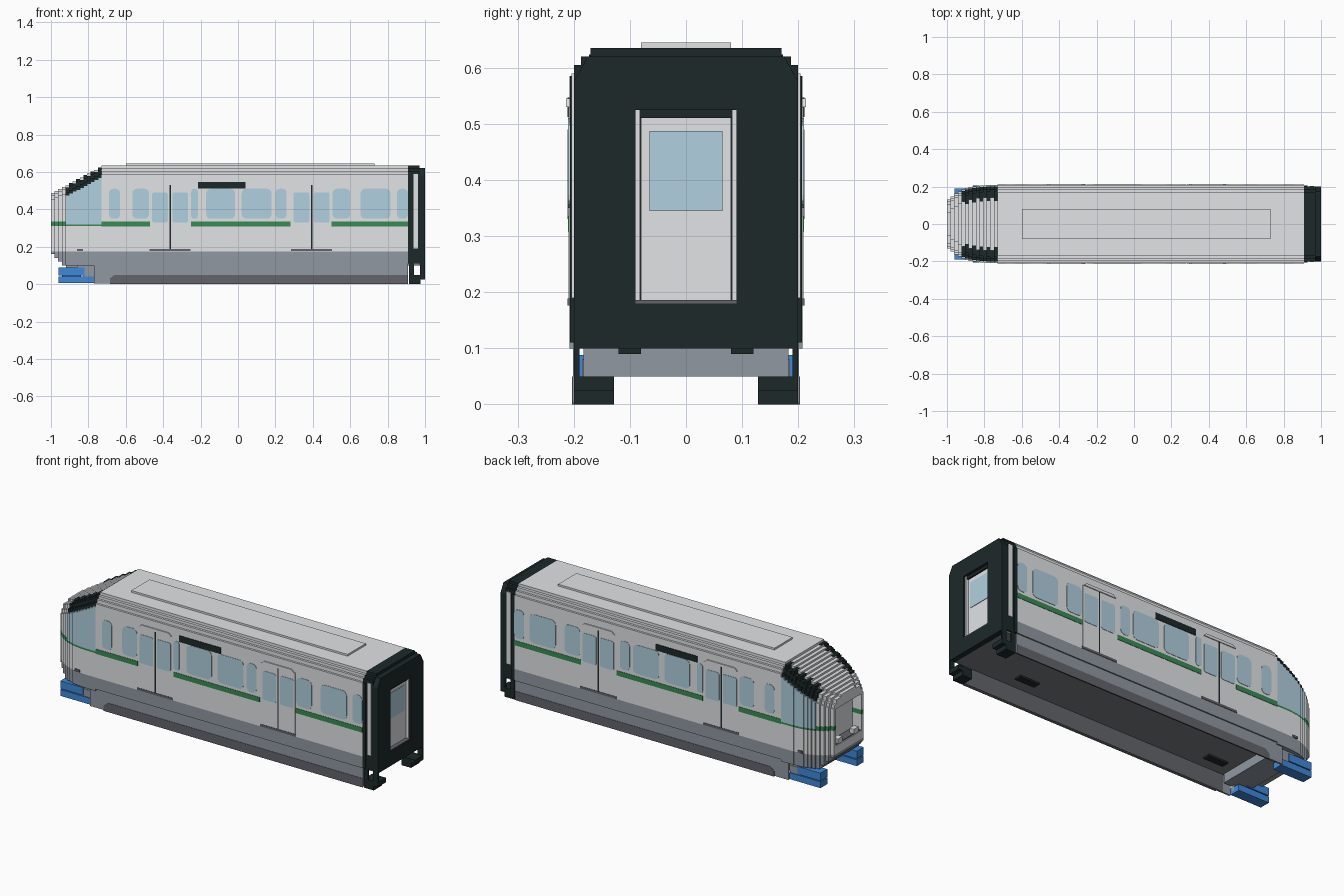
import bpy, bmesh, math
from mathutils import Vector

if "Cube" in bpy.data.objects:
    bpy.data.objects.remove(bpy.data.objects["Cube"], do_unlink=True)


def material(name, rgb):
    m = bpy.data.materials.new(name)
    m.use_nodes = True
    m.diffuse_color = (*rgb, 1)
    m.node_tree.nodes["Principled BSDF"].inputs["Base Color"].default_value = (*rgb, 1)
    return m


LIGHT, SKIRT, DARK, BLACK, GLASS, GREEN, BLUE, UNDER = range(8)
MATS = [material("light grey", (0.76, 0.77, 0.785)),
        material("skirt grey", (0.28, 0.315, 0.36)),
        material("dark grey", (0.125, 0.13, 0.15)),
        material("black green", (0.012, 0.022, 0.022)),
        material("window blue", (0.44, 0.63, 0.745)),
        material("stripe green", (0.04, 0.26, 0.09)),
        material("buffer blue", (0.05, 0.25, 0.7)),
        material("underfloor grey", (0.21, 0.22, 0.225))]


class Part:
    """Collects boxes and extruded outlines into one named object."""

    def __init__(self, name):
        self.name, self.bm = name, bmesh.new()

    def extrude(self, points, shift, mat):
        face = self.bm.faces.new([self.bm.verts.new(p) for p in points])
        before = set(self.bm.faces) - {face}
        new = bmesh.ops.extrude_face_region(self.bm, geom=[face], use_keep_orig=True)
        bmesh.ops.translate(self.bm, vec=Vector(shift),
                            verts=[v for v in new["geom"] if isinstance(v, bmesh.types.BMVert)])
        for f in set(self.bm.faces) - before:
            f.material_index = mat

    def box(self, x, y, z, mat):
        self.extrude([(x[0], y[0], z[0]), (x[1], y[0], z[0]), (x[1], y[1], z[0]), (x[0], y[1], z[0])],
                     (0, 0, z[1] - z[0]), mat)

    def both(self, x, y, z, mat):
        self.box(x, y, z, mat)
        self.box(x, (-y[1], -y[0]), z, mat)

    def section(self, yz, x, mat, side=1):
        self.extrude([(x[0], side * y, z) for y, z in yz], (x[1] - x[0], 0, 0), mat)

    def plate(self, xz, y, depth, mat):
        """Flat outline on both long sides."""
        for s in (1, -1):
            self.extrude([(px, s * y, pz) for px, pz in xz], (0, s * depth, 0), mat)

    def pane(self, x, y, z, mat, r):
        """Rounded plate on both long sides."""
        corners = [(x[1] - r, z[1] - r), (x[0] + r, z[1] - r), (x[0] + r, z[0] + r), (x[1] - r, z[0] + r)]
        angles = [(c, math.pi / 2 * (q + k / 4)) for q, c in enumerate(corners) for k in range(5)]
        self.plate([(c[0] + r * math.cos(a), c[1] + r * math.sin(a)) for c, a in angles], y, 0.002, mat)

    def done(self):
        bmesh.ops.recalc_face_normals(self.bm, faces=self.bm.faces)
        mesh = bpy.data.meshes.new(self.name)
        self.bm.to_mesh(mesh)
        self.bm.free()
        for m in MATS:
            mesh.materials.append(m)
        bpy.context.collection.objects.link(bpy.data.objects.new(self.name, mesh))


X0, X1, W = -0.73, 0.91, 0.208

# Car body with stepped roof shoulders
body = Part("car_body")
steps = [(W, 0.175), (W, 0.585), (0.197, 0.585), (0.197, 0.605), (0.185, 0.605),
         (0.185, 0.62), (0.17, 0.62), (0.17, 0.635)]
body.section(steps + [(-y, z) for y, z in reversed(steps)], (X0, X1), LIGHT)
body.done()

roof = Part("roof_plate")
roof.box((-0.6, 0.73), (-0.08, 0.08), (0.635, 0.645), LIGHT)
roof.done()

# Thin hanging skirt with a dark lower rim and lining
skirt = Part("skirt")
skirt.box((X0, X1), (-W, W), (0.11, 0.175), SKIRT)
skirt.both((-0.77, X1), (0.192, 0.201), (0.004, 0.11), SKIRT)
skirt.both((-0.72, X1), (0.19, 0.192), (0.004, 0.1), DARK)
skirt.both((-0.83, -0.77), (0.165, 0.185), (0.02, 0.08), SKIRT)
skirt.plate([(-0.685, 0), (X1, 0), (X1, 0.05), (-0.66, 0.05), (-0.685, 0.03)], 0.2, 0.003, DARK)
skirt.done()

# Recessed underfloor with small mounts, closed by a block under the cab
floor = Part("underfloor")
floor.box((-0.73, 0.97), (-0.192, 0.192), (0.1, 0.112), UNDER)
for x in (-0.6, 0.59):
    floor.both((x - 0.06, x + 0.06), (0.08, 0.12), (0.09, 0.1), BLACK)
floor.box((-0.86, -0.72), (-0.183, 0.183), (0.05, 0.11), SKIRT)
floor.box((-0.92, -0.86), (-0.15, 0.15), (0.08, 0.11), SKIRT)
floor.done()

# Nose made of stacked slabs that taper towards the tip
nose = Part("nose")
COUNT, TIP = 14, 3
dx = (X0 + 1) / COUNT
for i in range(COUNT):
    t = i / COUNT
    x = (-1 + i * dx, -1 + (i + 1) * dx)
    top = 0.487 + 0.145 * t
    w = 0.13 + 0.078 * (1 - (1 - t) ** 3.5)
    base = max(0.1, 0.16 - 0.02 * i)
    cab = i > TIP
    shoulder = top - 0.055
    layers = [(base, 0.175, SKIRT), (0.175, 0.22, LIGHT), (0.22, 0.31, LIGHT),
              (0.31, 0.32 if cab else 0.335, GREEN),
              (0.32 if cab else 0.335, 0.425, GLASS if cab else LIGHT),
              (0.425, shoulder, GLASS if cab else LIGHT)]
    for low, high, mat in layers:
        if i < TIP and 0.22 <= low < 0.425:
            nose.both(x, (0.112, w), (low, high), mat)
        else:
            nose.box(x, (-w, w), (low, high), mat)
    # Shoulders, dark beside the cab glass
    edge = BLACK if cab else LIGHT
    nose.box(x, (-w + 0.008, w - 0.008), (shoulder, top - 0.035), edge)
    nose.both(x, (w - 0.065, w - 0.022), (top - 0.035, top - 0.012), edge)
    nose.box(x, (-w + 0.065, w - 0.065), (top - 0.035, top), LIGHT)
    if cab and i % 2:
        nose.both(x, (w - 0.085, w - 0.035), (top - 0.012, top + 0.002), BLACK)
nose.done()

# Front recess with desk and lamps
desk = Part("front_desk")
back = -1 + TIP * dx
desk.box((back - 0.004, back), (-0.112, 0.112), (0.22, 0.425), LIGHT)
desk.box((-0.995, back), (-0.112, 0.112), (0.22, 0.225), DARK)
desk.both((-0.998, -0.97), (0.05, 0.09), (0.225, 0.25), LIGHT)
desk.done()

buffers = Part("blue_buffers")
buffers.both((-0.96, -0.82), (0.13, 0.19), (0.045, 0.088), BLUE)
buffers.both((-0.96, -0.77), (0.13, 0.19), (0.005, 0.04), BLUE)
buffers.both((-0.94, -0.84), (0.14, 0.18), (0.035, 0.05), BLUE)
buffers.done()

# Side windows
windows = Part("side_windows")
for a, b in [(-0.69, -0.63), (-0.565, -0.475), (-0.25, -0.215), (-0.17, -0.015), (0.02, 0.18),
             (0.2, 0.26), (0.505, 0.6), (0.655, 0.815), (0.85, X1)]:
    windows.pane((a, b), W, (0.35, 0.51), GLASS, min(0.025, (b - a) * 0.4))
windows.done()

# Side stripe
stripe = Part("green_stripe")
for span in [(X0, -0.47), (-0.25, 0.28), (0.5, X1)]:
    stripe.both(span, (W, W + 0.002), (0.308, 0.335), GREEN)
stripe.done()

# Sliding doors with header, sill and seam
doors = Part("side_doors")
for c in (-0.363, 0.393):
    for s in (-1, 1):
        leaf = sorted((c + s * 0.004, c + s * 0.105))
        doors.both(leaf, (W - 0.01, W + 0.001), (0.185, 0.53), LIGHT)
        pane = sorted((c + s * 0.012, c + s * 0.096))
        doors.pane(pane, W + 0.001, (0.33, 0.49), GLASS, 0.01)
    doors.both((c - 0.004, c + 0.004), (W, W + 0.001), (0.185, 0.53), BLACK)
    doors.plate([(c - 0.1, 0.53), (c + 0.1, 0.53), (c + 0.085, 0.545), (c - 0.085, 0.545)], W, 0.006, LIGHT)
    doors.both((c - 0.11, c + 0.11), (W, W + 0.003), (0.176, 0.189), DARK)
doors.both((-0.86, -0.83), (0.19, 0.207), (0.176, 0.189), DARK)
doors.done()

sign = Part("side_signs")
sign.both((-0.215, 0.04), (W, W + 0.003), (0.512, 0.547), BLACK)
sign.done()

# Gangway end
gangway = Part("gangway")
outline = [(0.2, 0.11), (0.2, 0.605), (0.187, 0.605), (0.187, 0.62), (0.17, 0.62), (0.17, 0.635)]
gangway.section(outline + [(-y, z) for y, z in reversed(outline)], (X1, 0.97), BLACK)
gangway.both((X1, 0.928), (0.19, 0.207), (0.11, 0.585), BLACK)
frame = [(0, 0.1), (0.2, 0.1), (0.2, 0.575), (0.175, 0.62), (0, 0.62),
         (0, 0.525), (0.09, 0.525), (0.09, 0.18), (0, 0.18)]
for s in (1, -1):
    gangway.section(frame, (0.97, 1), BLACK, s)
gangway.both((0.938, 0.962), (0.2, 0.204), (0.19, 0.59), LIGHT)
gangway.both((0.915, 0.975), (0.128, 0.2), (0, 0.025), BLACK)
gangway.both((0.915, 1), (0.128, 0.2), (0.025, 0.05), BLACK)
gangway.both((0.915, 0.94), (0.19, 0.2), (0.05, 0.11), BLACK)
gangway.both((0.972, 1), (0.19, 0.2), (0.05, 0.1), BLACK)
gangway.done()

end_door = Part("end_door")
end_door.box((0.97, 0.976), (-0.08, 0.08), (0.185, 0.51), LIGHT)
end_door.both((0.97, 0.99), (0.082, 0.09), (0.18, 0.525), LIGHT)
end_door.box((0.97, 0.985), (-0.082, 0.082), (0.51, 0.525), BLACK)
end_door.box((0.97, 0.998), (-0.09, 0.09), (0.18, 0.186), DARK)
end_door.box((0.976, 0.979), (-0.065, 0.065), (0.345, 0.487), GLASS)
end_door.done()
